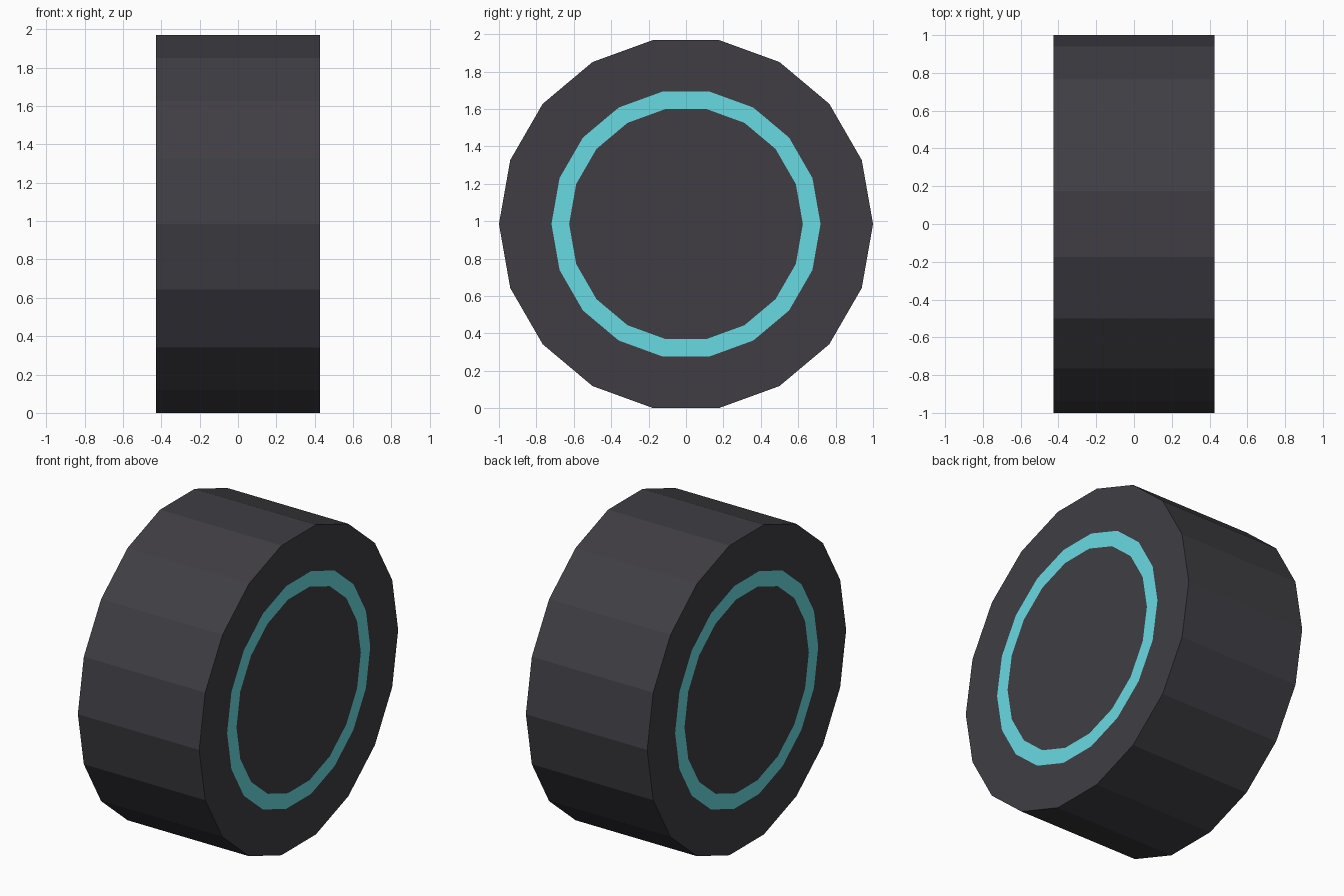
import bpy, bmesh
from math import pi, cos
from mathutils import Matrix

if "Cube" in bpy.data.objects:
    bpy.data.objects.remove(bpy.data.objects["Cube"])

SIDES = 18
RADIUS, HALF_WIDTH = 1.0, 0.427
RING_OUTER, RING_INNER = 0.715, 0.619
APOTHEM = cos(pi / SIDES)


def material(name, color):
    mat = bpy.data.materials.new(name)
    mat.diffuse_color = (*color, 1)
    mat.use_nodes = True
    mat.node_tree.nodes["Principled BSDF"].inputs["Base Color"].default_value = mat.diffuse_color
    return mat


# Tyre: flat-sided cylinder lying along x, a vertex on the y axis
bm = bmesh.new()
bmesh.ops.create_cone(bm, cap_ends=True, cap_tris=False, segments=SIDES,
                      radius1=RADIUS, radius2=RADIUS, depth=2 * HALF_WIDTH)
turn = Matrix.Rotation(pi / 2, 4, 'Y')
bmesh.ops.transform(bm, matrix=turn, verts=bm.verts)
if max(v.co.y for v in bm.verts) < RADIUS - 1e-4:
    bmesh.ops.rotate(bm, verts=bm.verts, matrix=Matrix.Rotation(pi / SIDES, 3, 'X'))
bmesh.ops.translate(bm, verts=bm.verts, vec=(0, 0, RADIUS * APOTHEM))
bm.normal_update()

# Flush coloured ring on both side walls
caps = [f for f in bm.faces if len(f.verts) == SIDES]
for cap in caps:
    bmesh.ops.inset_region(bm, faces=[cap], thickness=(RADIUS - RING_OUTER) * APOTHEM)
    ring = bmesh.ops.inset_region(bm, faces=[cap],
                                  thickness=(RING_OUTER - RING_INNER) * APOTHEM)
    for face in ring["faces"]:
        face.material_index = 1

mesh = bpy.data.meshes.new("wheel")
bm.to_mesh(mesh)
bm.free()
mesh.materials.append(material("rubber", (0.05, 0.048, 0.057)))
mesh.materials.append(material("ring_cyan", (0.14, 0.70, 0.76)))
wheel = bpy.data.objects.new("wheel", mesh)
bpy.context.collection.objects.link(wheel)
